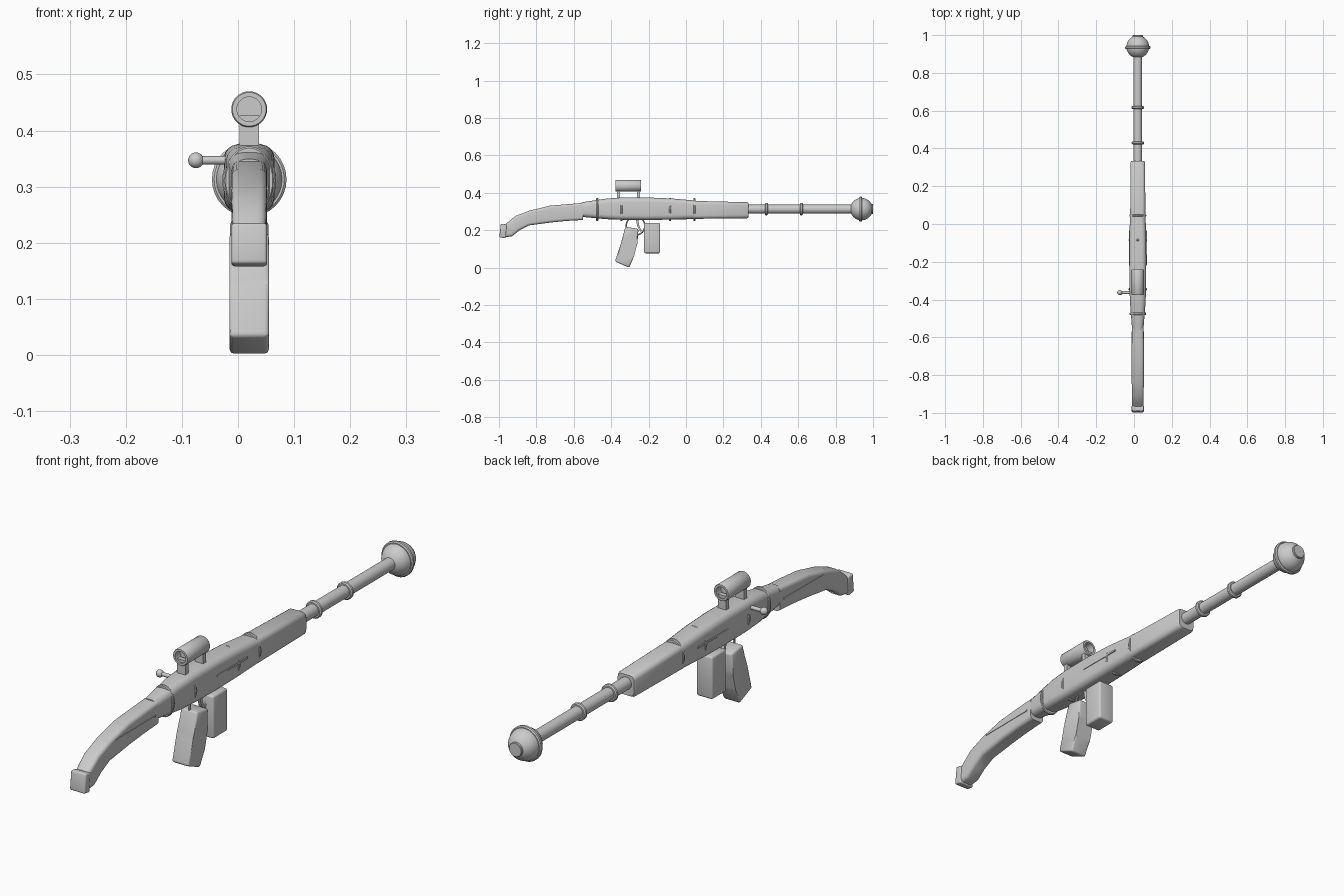
import bpy, bmesh, math
from mathutils import Vector

if "Cube" in bpy.data.objects:
    bpy.data.objects.remove(bpy.data.objects["Cube"])

AX = 0.02          # x of the gun's long axis
BZ = 0.313         # height of the barrel axis

grey = bpy.data.materials.new("plain grey")
grey.diffuse_color = (0.6, 0.6, 0.6, 1)
grey.use_nodes = True
grey.node_tree.nodes["Principled BSDF"].inputs["Base Color"].default_value = grey.diffuse_color


def finish(name, bm, angle=35):
    bmesh.ops.recalc_face_normals(bm, faces=bm.faces)
    me = bpy.data.meshes.new(name)
    bm.to_mesh(me)
    bm.free()
    ob = bpy.data.objects.new(name, me)
    bpy.context.collection.objects.link(ob)
    me.materials.append(grey)
    bpy.ops.object.select_all(action='DESELECT')
    ob.select_set(True)
    bpy.context.view_layer.objects.active = ob
    bpy.ops.object.shade_smooth_by_angle(angle=math.radians(angle))
    return ob


def skin(bm, rings, caps=True):
    """Join rings of points with quads."""
    vs = [[bm.verts.new(p) for p in r] for r in rings]
    n = len(vs[0])
    for a, b in zip(vs, vs[1:]):
        for i in range(n):
            bm.faces.new((a[i], a[(i + 1) % n], b[(i + 1) % n], b[i]))
    if caps:
        bm.faces.new(vs[0])
        bm.faces.new(vs[-1])


def loft(name, stations, radius):
    """Rounded-rectangle sections; station = (y bottom, z bottom, y top, z top, half width)."""
    bm = bmesh.new()
    rings = []
    for y0, z0, y1, z1, w in stations:
        r = min(radius, w * 0.9)
        h = math.hypot(z1 - z0, y1 - y0) / 2
        ring = []
        for k, (sx, sz) in enumerate(((1, 1), (-1, 1), (-1, -1), (1, -1))):
            for j in range(5):
                a = math.radians(90 * k + 22.5 * j)
                x = sx * (w - r) + r * math.cos(a)
                t = 0.5 + (sz * (h - r) + r * math.sin(a)) / (2 * h)
                ring.append((AX + x, y0 + (y1 - y0) * t, z0 + (z1 - z0) * t))
        rings.append(ring)
    skin(bm, rings)
    return finish(name, bm)


def lathe(name, profile, z=BZ, sx=1.0, closed=False, n=32):
    """Spin (y, radius) points round a line along y."""
    bm = bmesh.new()
    if closed:
        profile = profile + profile[:1]
    rings = [[(AX + sx * r * math.cos(math.tau * i / n), y, z + r * math.sin(math.tau * i / n))
              for i in range(n)] for y, r in profile]
    skin(bm, rings, not closed)
    if closed:
        bmesh.ops.remove_doubles(bm, verts=bm.verts, dist=1e-5)
    return finish(name, bm)


def prism(name, pts, w, bevel=0.0, x=AX):
    """Extrude a (y, z) outline across x."""
    bm = bmesh.new()
    skin(bm, [[(x + s * w, y, z) for y, z in pts] for s in (-1, 1)])
    if bevel:
        bmesh.ops.bevel(bm, geom=bm.edges[:], offset=bevel, segments=3, profile=0.5, affect='EDGES')
    return finish(name, bm)


def box(name, y0, y1, z0, z1, w, bevel=0.0, x=AX):
    return prism(name, [(y0, z0), (y1, z0), (y1, z1), (y0, z1)], w, bevel, x)


def band(name, y, r, half, z=BZ, sx=1.0, depth=0.012):
    c = half * 0.5
    return lathe(name, [(y - half, r - depth), (y - half, r - c), (y - half + c, r), (y + half - c, r),
                        (y + half, r - c), (y + half, r - depth)], z, sx, closed=True)


# shoulder stock and butt pad
loft("stock", [(-0.965, 0.163, -0.965, 0.232, 0.029), (-0.93, 0.168, -0.945, 0.25, 0.03),
               (-0.89, 0.2, -0.91, 0.277, 0.031), (-0.84, 0.226, -0.84, 0.304, 0.032),
               (-0.72, 0.242, -0.73, 0.331, 0.032), (-0.64, 0.25, -0.64, 0.339, 0.032),
               (-0.55, 0.255, -0.55, 0.346, 0.031)], 0.014)
prism("butt_pad", [(-0.998, 0.163), (-0.965, 0.157), (-0.957, 0.23), (-0.99, 0.236)], 0.032, 0.006)

# receiver body and fore-end
loft("receiver", [(-0.56, 0.272, -0.56, 0.349, 0.03), (-0.48, 0.264, -0.48, 0.361, 0.036),
                  (-0.42, 0.259, -0.42, 0.37, 0.041), (-0.34, 0.256, -0.34, 0.375, 0.044),
                  (-0.2, 0.255, -0.2, 0.375, 0.045), (-0.08, 0.257, -0.08, 0.37, 0.0445),
                  (0.05, 0.26, 0.05, 0.359, 0.041)], 0.024)
loft("fore_end", [(0.04, 0.261, 0.04, 0.357, 0.04), (0.325, 0.264, 0.325, 0.35, 0.039),
                  (0.333, 0.268, 0.333, 0.346, 0.035)], 0.018)

# oval bands round the receiver
for i, (y, rx) in enumerate(((-0.475, 0.044), (-0.345, 0.048), (-0.085, 0.048), (0.045, 0.045))):
    band("receiver_band_%d" % i, y, 0.061, 0.006, 0.311, rx / 0.061)

# thin raised strips on both sides
for s, side in ((-1, "left"), (1, "right")):
    box("receiver_strip_" + side, -0.22, -0.035, 0.316, 0.323, 0.004, x=AX + s * 0.0435)
    prism("stock_strip_" + side, [(-0.81, 0.294), (-0.57, 0.296), (-0.57, 0.301), (-0.81, 0.299)],
          0.003, x=AX + s * 0.031)

# barrel with two collars
lathe("barrel", [(0.3, 0.0235), (0.9, 0.0235)])
for i, y in enumerate((0.43, 0.617)):
    band("barrel_collar_%d" % i, y, 0.033, 0.008)

# ball muzzle with ring and end plate
ball = [(0.938 - 0.06 * math.cos(math.pi * i / 20), 0.06 * math.sin(math.pi * i / 20)) for i in range(1, 20)]
lathe("muzzle_ball", ball)
band("muzzle_ring", 0.934, 0.0665, 0.008)
lathe("muzzle_plate", [(0.96, 0.027), (0.998, 0.027), (1.0, 0.025)])

# sight tube with recessed lenses, on two posts
lathe("sight_tube", [(-0.345, 0.022), (-0.376, 0.022), (-0.376, 0.03), (-0.373, 0.032),
                     (-0.243, 0.032), (-0.24, 0.03), (-0.24, 0.022), (-0.27, 0.022)], 0.438)
for i, y in enumerate((-0.361, -0.254)):
    box("sight_post_%d" % i, y - 0.009, y + 0.009, 0.36, 0.427, 0.0175)

# bolt handle with ball knob
bm = bmesh.new()
n = 16
skin(bm, [[(x, -0.363 + 0.0075 * math.cos(math.tau * i / n), 0.347 + 0.0075 * math.sin(math.tau * i / n))
           for i in range(n)] for x in (-0.075, 0.01)])
finish("bolt_handle", bm)
bm = bmesh.new()
bmesh.ops.create_uvsphere(bm, u_segments=20, v_segments=12, radius=0.014)
bmesh.ops.translate(bm, verts=bm.verts, vec=Vector((-0.075, -0.363, 0.347)))
finish("bolt_knob", bm)

# pistol grip and magazine
prism("grip", [(-0.304, 0.0), (-0.278, 0.06), (-0.26, 0.13), (-0.254, 0.207), (-0.324, 0.219),
               (-0.348, 0.13), (-0.38, 0.033)], 0.035, 0.008)
box("magazine", -0.225, -0.138, 0.077, 0.24, 0.034, 0.008)

# trigger guard loop
bm = bmesh.new()
rings = []
for j in range(33):
    a = math.tau * j / 32
    rings.append([(AX + 0.004 * math.cos(b), -0.27 + (0.05 + 0.004 * math.sin(b)) * math.cos(a),
                   0.224 + (0.05 + 0.004 * math.sin(b)) * math.sin(a))
                  for b in (math.tau * k / 8 for k in range(8))])
skin(bm, rings, False)
bmesh.ops.remove_doubles(bm, verts=bm.verts, dist=1e-5)
finish("trigger_guard", bm)

# trigger
prism("trigger", [(-0.268, 0.262), (-0.256, 0.262), (-0.25, 0.225), (-0.237, 0.197),
                  (-0.244, 0.193), (-0.261, 0.222)], 0.006)
